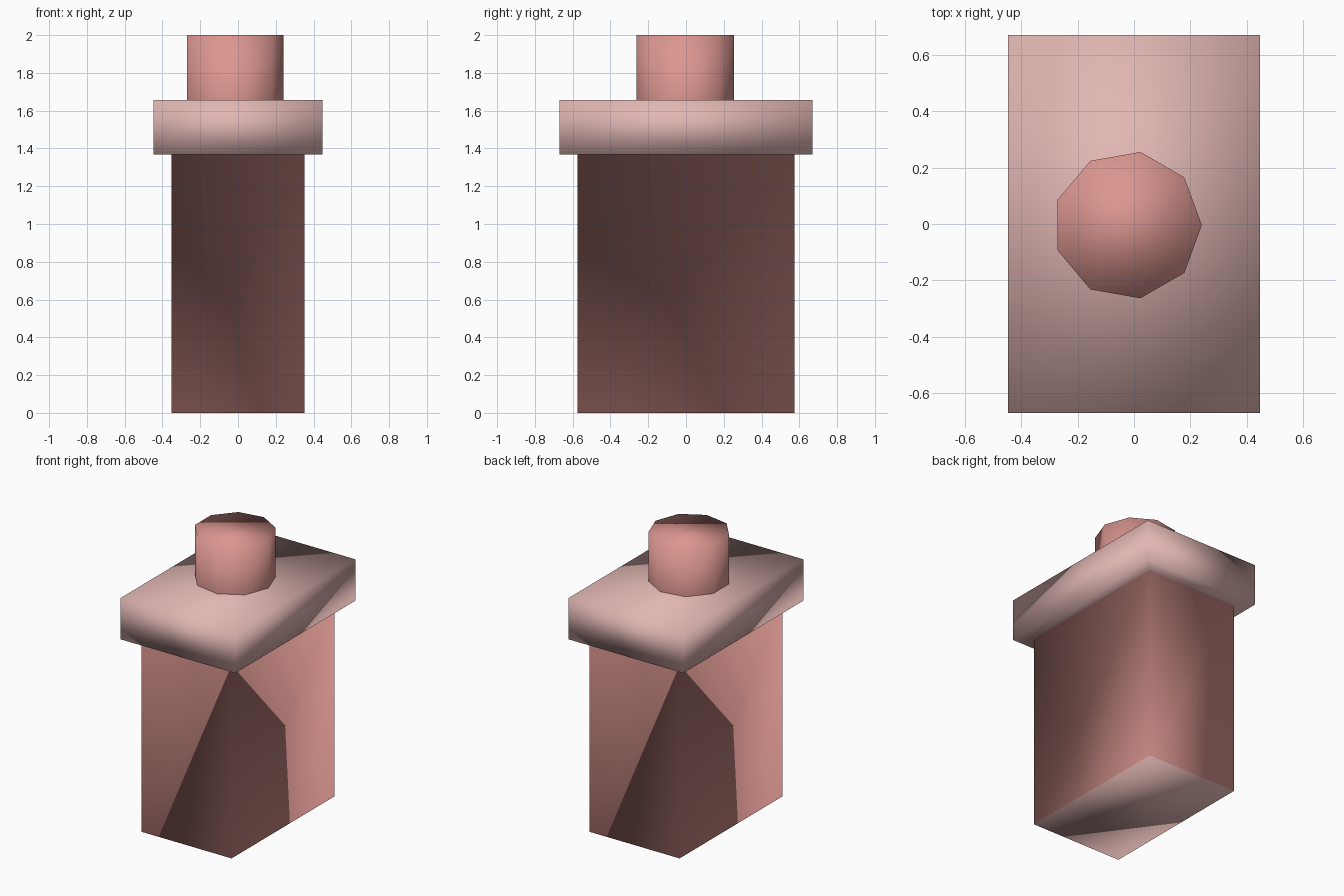
import bpy, bmesh, math

if "Cube" in bpy.data.objects:
    bpy.data.objects.remove(bpy.data.objects["Cube"])


def material(name, rgb):
    m = bpy.data.materials.new(name)
    m.diffuse_color = (*rgb, 1.0)
    m.use_nodes = True
    m.node_tree.nodes["Principled BSDF"].inputs["Base Color"].default_value = m.diffuse_color
    return m


rose = material("rose", (0.71, 0.305, 0.28))
pale_pink = material("pale pink", (0.75, 0.47, 0.45))


def loft(name, rings, caps, mats, rule):
    """Skin stacked rings of points, cap chosen ends, colour faces by rule."""
    bm = bmesh.new()
    loops = [[bm.verts.new(p) for p in ring] for ring in rings]
    for a, b in zip(loops, loops[1:]):
        n = len(a)
        for i in range(n):
            j = (i + 1) % n
            bm.faces.new((a[i], a[j], b[j], b[i]))
    if caps[0]:
        bm.faces.new(loops[0][::-1])
    if caps[1]:
        bm.faces.new(loops[-1])
    bm.normal_update()
    for f in bm.faces:
        f.smooth = True
        f.material_index = rule(f)
    me = bpy.data.meshes.new(name)
    bm.to_mesh(me)
    bm.free()
    for m in mats:
        me.materials.append(m)
    ob = bpy.data.objects.new(name, me)
    bpy.context.collection.objects.link(ob)
    return ob


def rect(x, y, z):
    return [(-x, -y, z), (x, -y, z), (x, y, z), (-x, y, z)]


def polygon(cx, cy, r, z, n):
    return [(cx + r * math.cos(2 * math.pi * i / n),
             cy + r * math.sin(2 * math.pi * i / n), z) for i in range(n)]


LEDGE, TOP = 1.367, 1.657

# Tall box body with the wider slab on top; base and slab are pale
loft("body_and_slab",
     [rect(0.352, 0.574, 0), rect(0.352, 0.574, LEDGE),
      rect(0.447, 0.67, LEDGE), rect(0.447, 0.67, TOP)],
     (True, True), [rose, pale_pink],
     lambda f: 0 if 0.1 < f.calc_center_median().z < LEDGE - 0.1 else 1)

# Nine-sided neck, slightly off centre
loft("neck",
     [polygon(-0.023, -0.004, 0.263, z, 9) for z in (TOP, 2.0)],
     (False, True), [rose], lambda f: 0)
